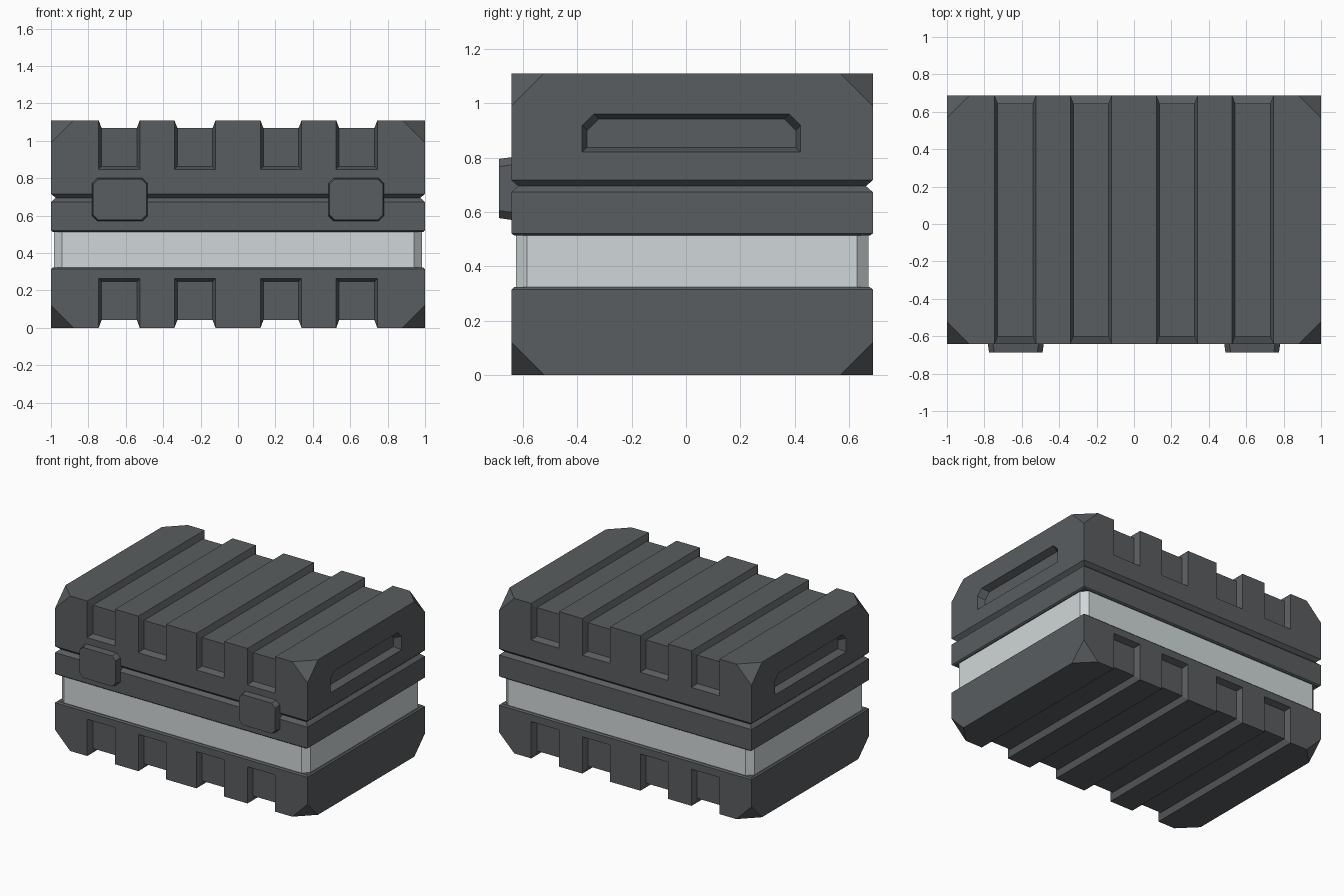
import bpy, bmesh
from mathutils import Vector

if "Cube" in bpy.data.objects:
    bpy.data.objects.remove(bpy.data.objects["Cube"])

HX, HY, CY, TOP = 1.0, 0.665, 0.0225, 1.11   # half sizes, body centre in y, height
CUT = 0.12                                   # corner cut length


def material(name, rgb):
    m = bpy.data.materials.new(name)
    m.diffuse_color = (*rgb, 1)
    m.use_nodes = True
    m.node_tree.nodes["Principled BSDF"].inputs["Base Color"].default_value = m.diffuse_color
    return m


DARK = material("dark grey shell", (0.100, 0.110, 0.116))
LIGHT = material("light grey band", (0.63, 0.68, 0.69))


def loft(name, rings, mat=None, corner_z=None):
    """Closed solid through rings of points; optionally slices the four corners at corner_z."""
    bm = bmesh.new()
    vs = [[bm.verts.new(p) for p in r] for r in rings]
    n = len(rings[0])
    for a, b in zip(vs, vs[1:]):
        for i in range(n):
            bm.faces.new((a[i], a[(i + 1) % n], b[(i + 1) % n], b[i]))
    bm.faces.new(vs[0])
    bm.faces.new(vs[-1])
    bmesh.ops.recalc_face_normals(bm, faces=bm.faces[:])
    if corner_z is not None:
        sz = 1 if corner_z > 0.5 else -1
        for sx in (-1, 1):
            for sy in (-1, 1):
                co = Vector((sx * (HX - CUT), CY + sy * HY, corner_z))
                bmesh.ops.bisect_plane(bm, geom=bm.verts[:] + bm.edges[:] + bm.faces[:],
                                       plane_co=co, plane_no=(sx, sy, sz), clear_outer=True)
                bmesh.ops.holes_fill(bm, edges=[e for e in bm.edges if e.is_boundary])
        bmesh.ops.recalc_face_normals(bm, faces=bm.faces[:])
    me = bpy.data.meshes.new(name)
    bm.to_mesh(me)
    bm.free()
    ob = bpy.data.objects.new(name, me)
    bpy.context.collection.objects.link(ob)
    if mat:
        me.materials.append(mat)
    return ob


def rect(z, inset=0.0, ch=0.0):
    """Body outline at height z, optionally with chamfered corners."""
    x, y = HX - inset, HY - inset
    if ch:
        pts = [(x - ch, -y), (x, ch - y), (x, y - ch), (x - ch, y),
               (ch - x, y), (-x, y - ch), (-x, ch - y), (ch - x, -y)]
    else:
        pts = [(x, -y), (x, y), (-x, y), (-x, -y)]
    return [(a, CY + b, z) for a, b in pts]


def carve(ob, cutters):
    for c in cutters:
        c.hide_render = True
        m = ob.modifiers.new("carve", 'BOOLEAN')
        m.operation, m.solver, m.object = 'DIFFERENCE', 'EXACT', c
    bpy.context.view_layer.update()
    dg = bpy.context.evaluated_depsgraph_get()
    me = bpy.data.meshes.new_from_object(ob.evaluated_get(dg))
    ob.modifiers.clear()
    ob.data = me
    me.materials.clear()
    me.materials.append(DARK)
    me.polygons.foreach_set("material_index", [0] * len(me.polygons))
    for c in cutters:
        bpy.data.objects.remove(c)


def groove_cutters(z0, s, stop):
    """U-shaped tapered grooves over the cap at z0 (s = outward z), ending at height stop."""
    out = []
    w, t, d = 0.11, 0.016, 0.042
    for x in (-0.635, -0.23, 0.23, 0.635):
        rings = []
        for sy, at_end in ((-1, True), (-1, False), (1, False), (1, True)):
            ring = []
            for side, k in ((-1, 1), (1, 1), (1, -1), (-1, -1)):   # k: outside / inside
                z = stop - s * k * t if at_end else z0 + s * k * d
                ring.append((x + side * (w + k * t), CY + sy * (HY + k * d), z))
            rings.append(ring)
        out.append(loft("groove_cutter", rings))
    return out


def handle_cutter(sx):
    """Tapered recess with clipped upper corners."""
    rings = []
    for k in (1, -1):
        g = k * 0.018
        h, zb, zt, c = 0.402 + g, 0.82 - g, 0.96 + g, 0.042
        sec = [(-h, zb), (h, zb), (h, zt - c), (h - c, zt), (c - h, zt), (-h, zt - c)]
        rings.append([(sx * (HX + k * 0.05), 0.02 + a, b) for a, b in sec])
    return loft("handle_cutter", rings)


# Lid with bevelled lower rim
lid = loft("lid", [rect(0.695, 0.025), rect(0.717), rect(TOP)], DARK, TOP)
carve(lid, groove_cutters(TOP, 1, 0.848) + [handle_cutter(s) for s in (-1, 1)])

# Rim under the lid, and the bottom tray
loft("rim", [rect(0.513, 0.01), rect(0.521), rect(0.673), rect(0.695, 0.025)], DARK)
tray = loft("bottom_tray", [rect(0), rect(0.314), rect(0.323, 0.01)], DARK, 0.0)
carve(tray, groove_cutters(0.0, -1, 0.263))

# Light recessed band
loft("middle_band", [rect(0.31, 0.016, 0.042), rect(0.53, 0.016, 0.042)], LIGHT)

# Two latches on the front
for side, sx in (("left", -1), ("right", 1)):
    rings = []
    for y, g in ((-0.61, 0), (-0.645, 0), (-0.6875, 0.006)):
        w, h, c = 0.149 - g, 0.115 - g, 0.028
        sec = [(c - w, -h), (w - c, -h), (w, c - h), (w, h - c),
               (w - c, h), (c - w, h), (-w, h - c), (-w, c - h)]
        rings.append([(sx * 0.632 + a, y, 0.686 + b) for a, b in sec])
    loft("latch_" + side, rings, DARK)
